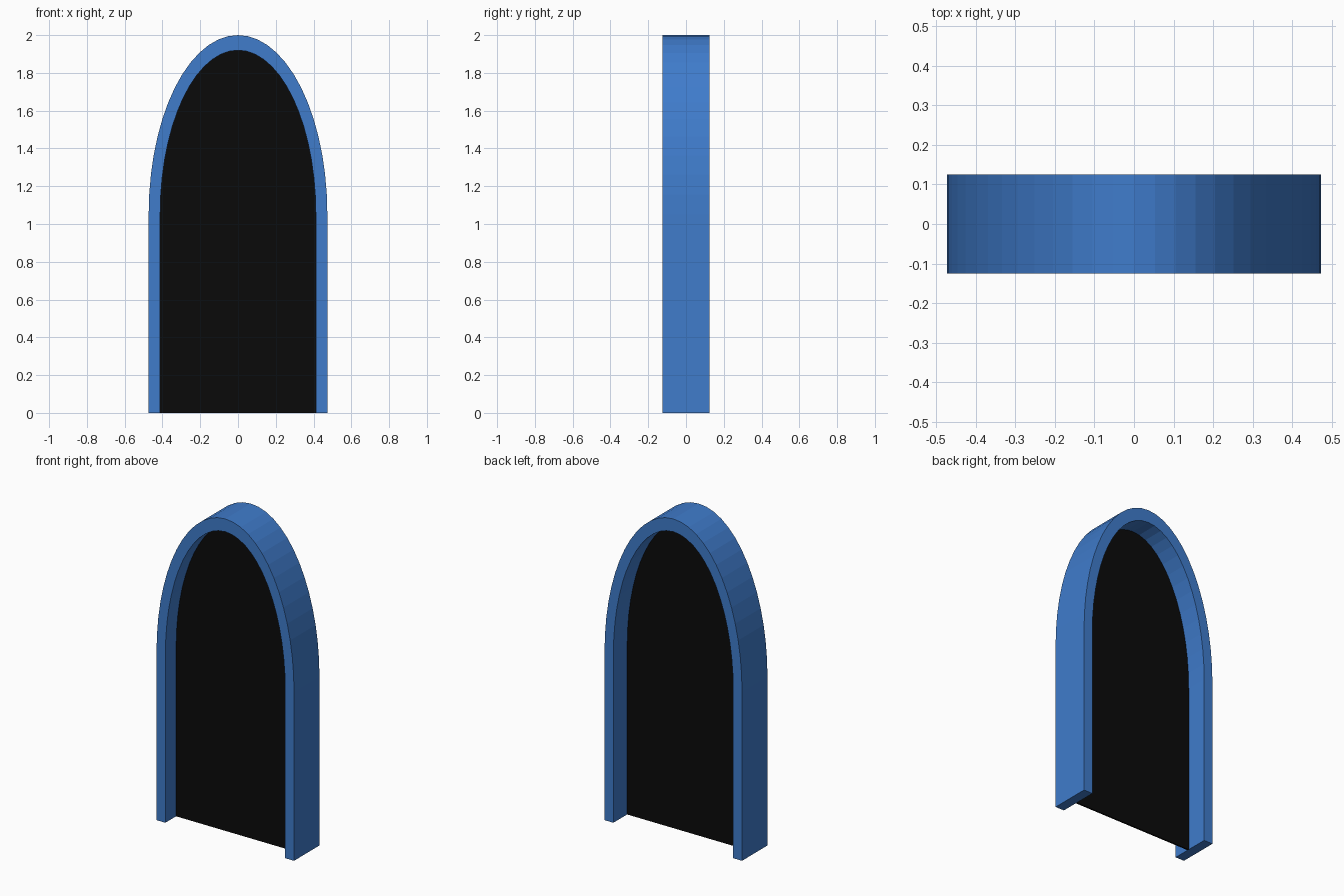
import bpy, bmesh, math

if "Cube" in bpy.data.objects:
    bpy.data.objects.remove(bpy.data.objects["Cube"])

SPRING = 1.05   # height where the elliptical arch begins
SEG = 28        # facets around the arch


def arch(half_width, top):
    """Open outline from right foot, over the arch, to left foot (x, z)."""
    pts = [(half_width, 0.0)]
    for i in range(SEG + 1):
        a = math.pi * i / SEG
        pts.append((half_width * math.cos(a),
                    SPRING + (top - SPRING) * math.sin(a)))
    pts.append((-half_width, 0.0))
    return pts


def material(name, color):
    m = bpy.data.materials.new(name)
    m.diffuse_color = color
    m.use_nodes = True
    m.node_tree.nodes["Principled BSDF"].inputs["Base Color"].default_value = m.diffuse_color
    return m


def extrude_outline(name, pts, y0, y1, mat):
    """Fill an (x, z) outline at y0 and extrude it to y1."""
    bm = bmesh.new()
    face = bm.faces.new([bm.verts.new((x, y0, z)) for x, z in pts])
    ext = bmesh.ops.extrude_face_region(bm, geom=[face], use_keep_orig=True)
    for g in ext["geom"]:
        if isinstance(g, bmesh.types.BMVert):
            g.co.y = y1
    bmesh.ops.recalc_face_normals(bm, faces=bm.faces)
    me = bpy.data.meshes.new(name)
    bm.to_mesh(me)
    bm.free()
    me.materials.append(mat)
    ob = bpy.data.objects.new(name, me)
    bpy.context.collection.objects.link(ob)
    return ob


blue = material("frame_blue", (0.05, 0.2, 0.6, 1))
black = material("panel_black", (0.003, 0.003, 0.003, 1))

outer = arch(0.473, 2.0)
inner = arch(0.412, 1.92)

# Arched door frame, open at the bottom
extrude_outline("arch_frame", outer + inner[::-1], -0.125, 0.125, blue)

# Thin dark panel filling the opening
extrude_outline("door_panel", inner, -0.02, -0.01, black)
